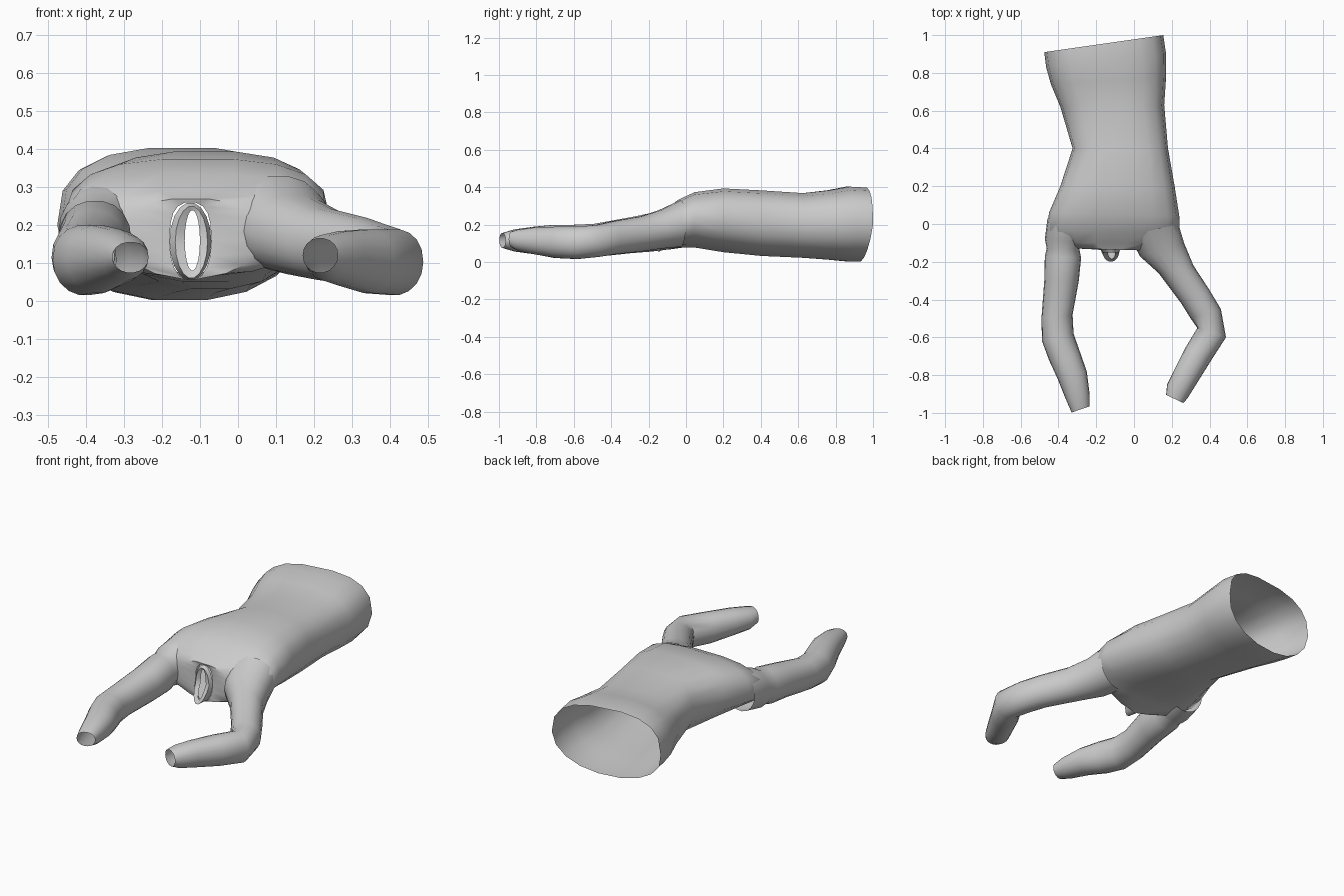
import bpy, bmesh, math

cube = bpy.data.objects.get("Cube")
if cube:
    bpy.data.objects.remove(cube, do_unlink=True)

SIDES = 18

fabric = bpy.data.materials.new("light grey fabric")
fabric.use_nodes = True
colour = (0.6, 0.6, 0.6, 1)
fabric.diffuse_color = colour
fabric.node_tree.nodes["Principled BSDF"].inputs["Base Color"].default_value = colour


def rounded(value, power):
    """Signed power, for superellipse cross-sections."""
    return math.copysign(abs(value) ** (2 / power), value)


def section_points(section, top_power, low_power):
    """Closed ring between a left and a right point, with a low and a high z."""
    ax, ay, bx, by, low, high, *rest = section
    lean = rest[0] if rest else 0
    middle = low + (high - low) * 0.5
    points = []
    for i in range(SIDES):
        angle = math.tau * i / SIDES
        c, s = math.cos(angle), math.sin(angle)
        power = top_power if s > 0 else low_power
        across = (1 + rounded(c, power)) / 2
        up = rounded(s, power)
        height = high - middle if s > 0 else middle - low
        y = ay + (by - ay) * across + lean * max(0, -up)
        points.append((ax + (bx - ax) * across, y, middle + up * height))
    return points


def loft(name, sections, top_power=2, low_power=2):
    """Open tube of fabric through a row of sections."""
    bm = bmesh.new()
    rings = [[bm.verts.new(p) for p in section_points(s, top_power, low_power)]
             for s in sections]
    for first, second in zip(rings, rings[1:]):
        for i in range(SIDES):
            j = (i + 1) % SIDES
            bm.faces.new((first[i], first[j], second[j], second[i]))
    bmesh.ops.recalc_face_normals(bm, faces=bm.faces)
    mesh = bpy.data.meshes.new(name)
    bm.to_mesh(mesh)
    bm.free()
    obj = bpy.data.objects.new(name, mesh)
    bpy.context.collection.objects.link(obj)
    mesh.materials.append(fabric)
    bpy.ops.object.select_all(action="DESELECT")
    obj.select_set(True)
    bpy.context.view_layer.objects.active = obj
    bpy.ops.object.shade_smooth_by_angle(angle=math.radians(50))
    return obj


# Body, from the open hem to the neck
loft("shirt_body", [
    (-.475, .91, .155, 1, 0, .4, -.03),
    (-.465, .83, .17, .9, 0, .405),
    (-.44, .74, .17, .78, .01, .385),
    (-.39, .62, .16, .63, .02, .37),
    (-.325, .4, .18, .4, .03, .385),
    (-.39, .2, .215, .2, .05, .395),
    (-.45, .06, .24, .04, .075, .375),
    (-.46, -.04, .24, -.04, .075, .335),
    (-.42, -.1, .18, -.1, .065, .29),
    (-.3, -.13, .05, -.14, .06, .27),
    (-.18, -.13, -.07, -.13, .055, .26, -.01),
], top_power=2.7, low_power=2.2)

# Collar, drooping forward at the bottom
loft("collar", [
    (-.18, -.13, -.07, -.13, .055, .26, -.01),
    (-.165, -.15, -.08, -.15, .06, .25, -.05),
    (-.14, -.14, -.1, -.15, .08, .24, -.04),
])

# Left sleeve, bent at the elbow
loft("left_sleeve", [
    (-.02, -.06, .235, 0, .08, .33),
    (.03, -.17, .265, -.1, .07, .28),
    (.13, -.26, .315, -.22, .055, .245),
    (.25, -.42, .4, -.35, .04, .22),
    (.3, -.5, .46, -.45, .025, .2),
    (.335, -.55, .487, -.6, .015, .19),
    (.275, -.65, .41, -.72, .02, .19),
    (.215, -.77, .335, -.84, .04, .185),
    (.175, -.85, .285, -.92, .055, .175),
    (.17, -.905, .262, -.948, .075, .165),
], top_power=2.2)

# Right sleeve, with a soft fold at the shoulder
loft("right_sleeve", [
    (-.458, .03, -.24, 0, .08, .32),
    (-.472, -.08, -.27, -.1, .065, .29),
    (-.462, -.13, -.29, -.13, .07, .265),
    (-.472, -.17, -.28, -.18, .055, .265),
    (-.475, -.3, -.292, -.3, .045, .24),
    (-.49, -.5, -.325, -.48, .025, .205),
    (-.487, -.62, -.32, -.58, .015, .2),
    (-.45, -.72, -.285, -.68, .02, .2),
    (-.4, -.83, -.25, -.78, .04, .19),
    (-.36, -.93, -.235, -.9, .055, .175),
    (-.33, -.998, -.235, -.965, .075, .155),
], top_power=2.2)
